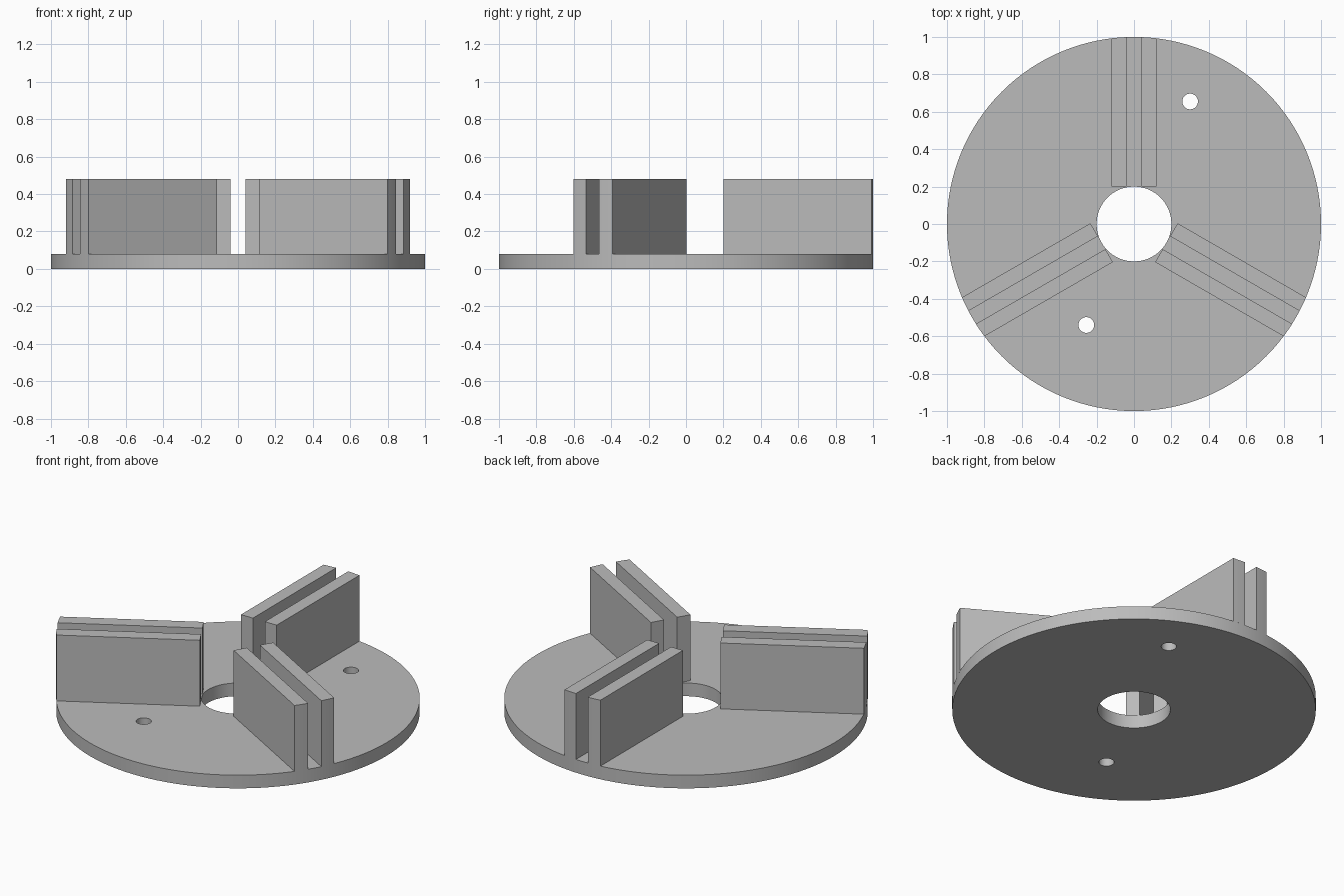
import bpy, bmesh
from math import sin, cos, pi, sqrt, radians
from mathutils import Matrix

cube = bpy.data.objects.get("Cube")
if cube:
    bpy.data.objects.remove(cube, do_unlink=True)

BASE_TOP, WALL_TOP = 0.08, 0.48
DISC_R, BORE_R = 1.0, 0.2

grey = bpy.data.materials.new("plain grey")
grey.use_nodes = True
grey.diffuse_color = (0.5, 0.5, 0.5, 1)
grey.node_tree.nodes["Principled BSDF"].inputs["Base Color"].default_value = (0.5, 0.5, 0.5, 1)


def circle(cx, cy, r, n):
    return [(cx + r * cos(2 * pi * i / n), cy + r * sin(2 * pi * i / n)) for i in range(n)]


def extrude_loops(name, loops, z0, z1, turn=0.0):
    """Fill closed outlines (inner ones become holes) and extrude them upward."""
    bm = bmesh.new()
    edges = []
    for loop in loops:
        vs = [bm.verts.new((x, y, z0)) for x, y in loop]
        edges += [bm.edges.new((a, b)) for a, b in zip(vs, vs[1:] + vs[:1])]
    bmesh.ops.triangle_fill(bm, edges=edges, use_beauty=True, use_dissolve=False)
    out = bmesh.ops.extrude_face_region(bm, geom=bm.faces[:], use_keep_orig=True)
    top = [g for g in out["geom"] if isinstance(g, bmesh.types.BMVert)]
    bmesh.ops.translate(bm, verts=top, vec=(0, 0, z1 - z0))
    bmesh.ops.rotate(bm, verts=bm.verts[:], cent=(0, 0, 0), matrix=Matrix.Rotation(turn, 3, "Z"))
    bmesh.ops.recalc_face_normals(bm, faces=bm.faces[:])
    mesh = bpy.data.meshes.new(name)
    bm.to_mesh(mesh)
    bm.free()
    mesh.materials.append(grey)
    obj = bpy.data.objects.new(name, mesh)
    bpy.context.collection.objects.link(obj)
    bpy.ops.object.select_all(action="DESELECT")
    obj.select_set(True)
    bpy.context.view_layer.objects.active = obj
    bpy.ops.object.shade_smooth_by_angle(angle=radians(30))
    return obj


# Round base with a central bore and two small through holes
extrude_loops("base_disc", [
    circle(0, 0, DISC_R, 128),
    circle(0, 0, BORE_R, 64),
    circle(0.30, 0.655, 0.042, 32),
    circle(-0.255, -0.54, 0.042, 32),
], 0, BASE_TOP)

# Three pairs of radial walls, their outer ends following the disc rim
for i, place in enumerate(("back", "right", "left")):
    for side, label in ((-1, "a"), (1, "b")):
        xs = [side * (0.04 + 0.02 * k) for k in range(5)]
        rim = [(x, sqrt(DISC_R ** 2 - x * x)) for x in xs]
        outline = [(xs[-1], BORE_R), (xs[0], BORE_R)] + rim
        extrude_loops(f"{place}_wall_{label}", [outline], BASE_TOP, WALL_TOP, i * 2 * pi / 3)
